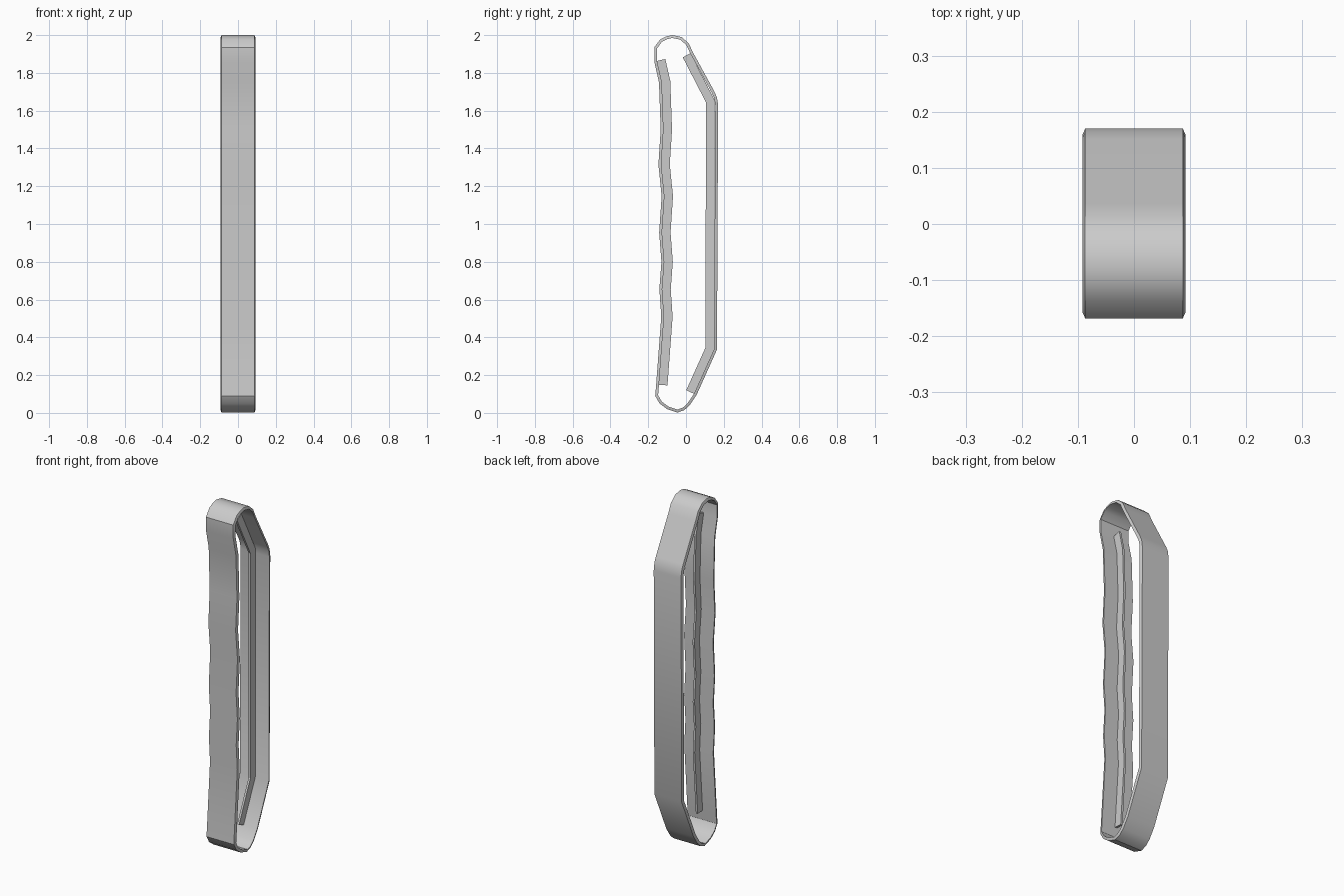
import bpy, bmesh
from mathutils import Vector

if "Cube" in bpy.data.objects:
    bpy.data.objects.remove(bpy.data.objects["Cube"])

# Track outline seen from the right: (y, z), clockwise from upper rear of the top roller
FLAT_RUN = [(0.036, 1.91), (0.151, 1.70), (0.164, 1.67), (0.170, 1.63),
            (0.164, 0.335), (0.056, 0.095)]
BOTTOM_BEND = [(0.019, 0.04), (-0.01, 0.014), (-0.045, 0.002), (-0.10, 0.02),
               (-0.14, 0.05), (-0.163, 0.09)]
WAVY_RUN = [(-0.158, 0.15), (-0.131, 0.51), (-0.141, 0.655), (-0.13, 0.80),
            (-0.142, 0.955), (-0.129, 1.146), (-0.146, 1.315), (-0.134, 1.50),
            (-0.143, 1.75), (-0.168, 1.86)]
TOP_BEND = [(-0.168, 1.935), (-0.137, 1.977), (-0.105, 1.993), (-0.073, 2.0),
            (-0.024, 1.99), (0.014, 1.957)]
LOOP = FLAT_RUN + BOTTOM_BEND + WAVY_RUN + TOP_BEND


def inset(points, depth, closed):
    """Move a clockwise path inwards by depth, with mitred corners."""
    pts = [Vector(p) for p in points]
    n, result = len(pts), []
    for i, p in enumerate(pts):
        a = pts[i - 1] if closed or i > 0 else None
        b = pts[(i + 1) % n] if closed or i < n - 1 else None
        d1 = (p - a).normalized() if a is not None else (b - p).normalized()
        d2 = (b - p).normalized() if b is not None else d1
        n1, n2 = Vector((d1.y, -d1.x)), Vector((d2.y, -d2.x))
        m = (n1 + n2).normalized()
        result.append(p + m * depth / m.dot(n1))
    return result


def sweep(name, points, section, closed):
    """Sweep a section of (x, inward depth) points along the path."""
    bm = bmesh.new()
    rails = []
    for x, depth in section:
        rails.append([bm.verts.new((x, p.x, p.y)) for p in inset(points, depth, closed)])
    n, k = len(points), len(section)
    for i in range(n if closed else n - 1):
        j = (i + 1) % n
        for s in range(k):
            t = (s + 1) % k
            bm.faces.new((rails[s][i], rails[s][j], rails[t][j], rails[t][i]))
    if not closed:
        bm.faces.new([r[0] for r in rails])
        bm.faces.new([r[-1] for r in rails])
    bmesh.ops.recalc_face_normals(bm, faces=bm.faces)
    mesh = bpy.data.meshes.new(name)
    bm.to_mesh(mesh)
    bm.free()
    obj = bpy.data.objects.new(name, mesh)
    bpy.context.collection.objects.link(obj)
    return obj


# Closed belt with chamfered outer edges
belt = sweep("track_belt", LOOP,
             [(-0.087, 0), (0.087, 0), (0.092, 0.011), (0.092, 0.015),
              (-0.092, 0.015), (-0.092, 0.011)], True)

# Thin guide ridges along the middle of both straight runs
ridge = [(-0.006, 0.014), (0.006, 0.014), (0.006, 0.06), (-0.006, 0.06)]
sweep("flat_run_guide", [FLAT_RUN[0], (0.165, 1.66), FLAT_RUN[4], FLAT_RUN[5]], ridge, False)
sweep("wavy_run_guide", WAVY_RUN, ridge, False)

# Smooth the belt bends, keep the edges sharp
bpy.context.view_layer.objects.active = belt
belt.select_set(True)
bpy.ops.object.shade_smooth_by_angle(angle=0.6)
